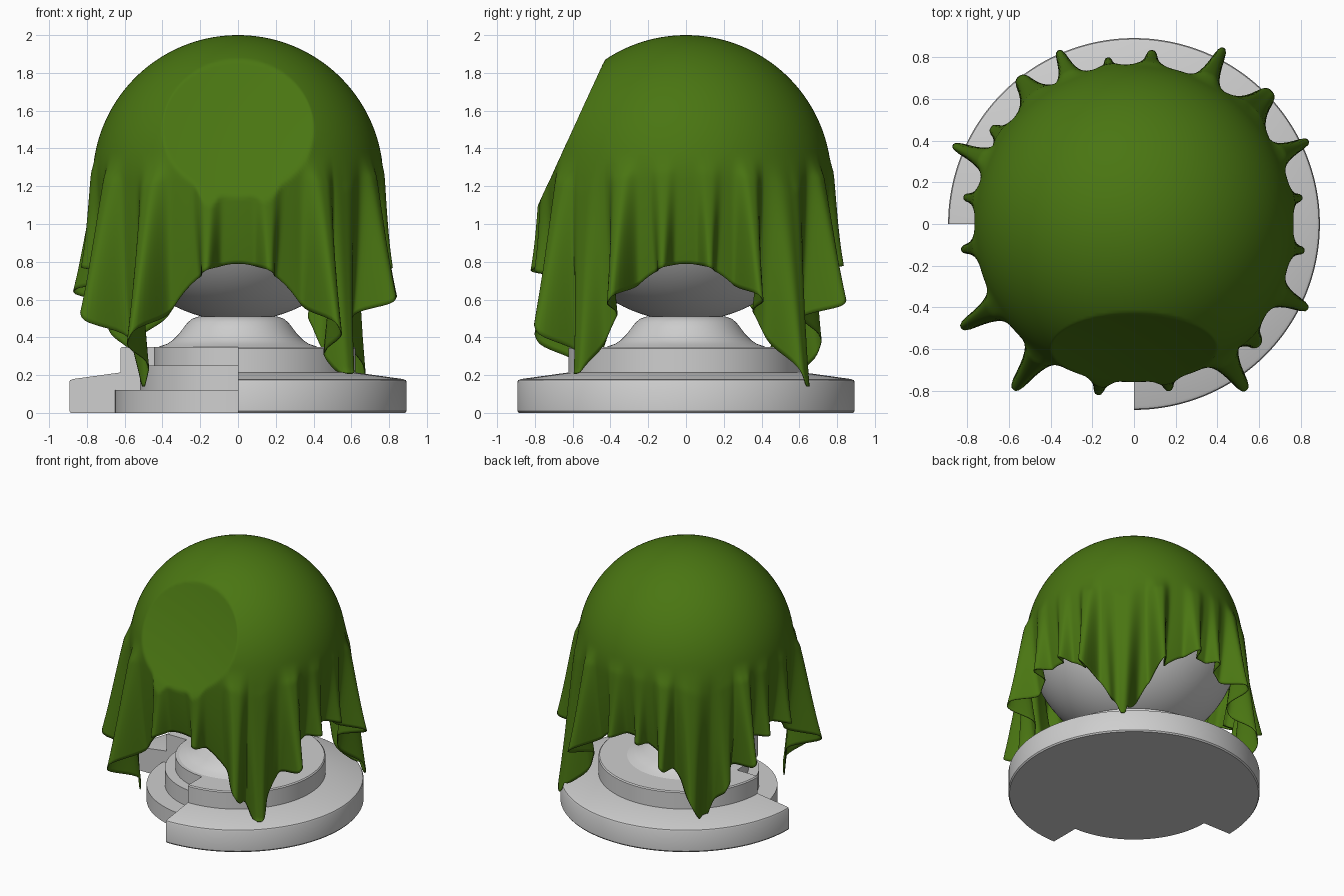
import bpy, bmesh, math
from math import sin, cos, pi, radians, exp
from mathutils import Vector

if "Cube" in bpy.data.objects:
    bpy.data.objects.remove(bpy.data.objects["Cube"])


def material(name, rgb):
    m = bpy.data.materials.new(name)
    m.diffuse_color = (*rgb, 1)
    m.use_nodes = True
    m.node_tree.nodes["Principled BSDF"].inputs["Base Color"].default_value = m.diffuse_color
    return m


GREY = material("light grey", (0.62, 0.62, 0.62))
GREEN = material("moss green", (0.068, 0.18, 0.006))


def finish(name, bm, mat, angle=35, fix=True):
    if fix:
        bmesh.ops.recalc_face_normals(bm, faces=bm.faces)
    me = bpy.data.meshes.new(name)
    bm.to_mesh(me)
    bm.free()
    me.materials.append(mat)
    ob = bpy.data.objects.new(name, me)
    bpy.context.collection.objects.link(ob)
    bpy.context.view_layer.objects.active = ob
    ob.select_set(True)
    bpy.ops.object.shade_smooth_by_angle(angle=radians(angle))
    ob.select_set(False)
    return ob


def lathe(name, profile, start=0, sweep=360, steps=128):
    """Revolve a profile running from axis to axis; partial sweeps get cut faces."""
    bm = bmesh.new()
    full = sweep == 360
    n = steps if full else steps + 1
    rows = []
    for i in range(n):
        a = radians(start + sweep * i / steps)
        rows.append([bm.verts.new((r * cos(a), r * sin(a), z)) for r, z in profile])
    for i in range(steps):
        p, q = rows[i], rows[(i + 1) % n]
        for k in range(len(profile) - 1):
            bm.faces.new((p[k], q[k], q[k + 1], p[k + 1]))
    if not full:
        bm.faces.new(rows[0])
        bm.faces.new(rows[-1])
    bmesh.ops.remove_doubles(bm, verts=bm.verts, dist=1e-5)
    return finish(name, bm, GREY)


# Base: three quarters wide, one quarter cut back in steps
lathe("base_main", [(0, 0), (.885, 0), (.893, .01), (.893, .163), (.888, .173),
                    (.875, .179), (.622, .214), (.622, .342), (.614, .35), (0, .35)],
      -90, 270, 120)
lathe("base_stepped_quarter", [(0, 0), (.65, 0), (.65, .122), (.52, .122), (.52, .25),
                               (.445, .25), (.445, .35), (0, .35)], 180, 90, 40)
# Flared neck
lathe("neck", [(0, .345), (.43, .345), (.41, .354), (.375, .365), (.345, .385), (.315, .415),
               (.285, .455), (.265, .48), (.24, .5), (.205, .511), (0, .511)])

# Ball with its tilted front opening closed flat
CENTRE = Vector((0, 0, 1.23))
NORMAL = Vector((0, -.909, .417)).normalized()
bm = bmesh.new()
bmesh.ops.create_uvsphere(bm, u_segments=96, v_segments=48, radius=.745)
bmesh.ops.translate(bm, verts=bm.verts, vec=CENTRE)
cut = bmesh.ops.bisect_plane(bm, geom=bm.verts[:] + bm.edges[:] + bm.faces[:],
                             plane_co=CENTRE + NORMAL * .61, plane_no=NORMAL, clear_outer=True)
bmesh.ops.holes_fill(bm, edges=[e for e in bm.edges if e.is_boundary])
finish("ball", bm, GREY)

# Cloth: a square sheet draped over the ball, with folds (angle, tip radius, half width)
R, HALF = .77, 1.65
FOLDS = [(9, .82, 2.6), (25.5, .93, 2.9), (44, .92, 5.2), (63, .95, 3), (84, .84, 3.2),
         (99, .81, 2.5), (113.5, .91, 3), (128, .9, 4.6), (146, .83, 3.6), (156.5, .95, 2.9),
         (171, .83, 2.6), (188.5, .84, 2.8), (211, .97, 3.4), (234, .985, 3.6), (258, .84, 3),
         (282, .82, 3), (304, .965, 3.6), (316, .84, 4.5), (334, .93, 3.2), (351, .83, 2.6)]


def drape(deg, u):
    a = radians(deg)
    hem = min(HALF / max(abs(cos(a)), abs(sin(a))), 2.31)
    rho = hem * u
    quarter = R * pi / 2
    if rho < quarter:
        r, z = R * sin(rho / R), CENTRE.z + R * cos(rho / R)
    else:
        r, z = R, CENTRE.z - (rho - quarter)
    # folds grow from just above the widest ring down to the hem
    t = max(0, (rho - 1.06) / (hem - 1.06))
    if t > 0:
        valley = .06 * t * t
        r -= valley
        best = 0
        for ang, tip, w in FOLDS:
            d = (deg - ang + 180) % 360 - 180
            w *= 1.7 - .7 * t
            best = max(best, (tip - R + valley * 1.0) * t ** .85 * exp(-abs(d / w) ** 3))
        r += best * min(1, t * 6)
    # hem rests on the base where it meets it
    in_cut = cos(a) < 0 and sin(a) < 0
    floor = .215 if r < .89 and not in_cut else .14
    if z < floor:
        z = floor + .05 * (z - floor)
    p = Vector((r * cos(a), r * sin(a), z))
    # sheet spans the front opening with a slight sag
    off = (p - CENTRE).dot(NORMAL)
    if off > .658 and z > 1.1:
        p -= NORMAL * (off - .658)
        q = (p - CENTRE - NORMAL * .658).length / .4
        p -= NORMAL * .02 * max(0, 1 - q * q)
    return p


bm = bmesh.new()
M, N = 560, 80
top = bm.verts.new((0, 0, 2))
rings = [[bm.verts.new(drape(360 * i / M, j / N)) for i in range(M)] for j in range(1, N + 1)]
for i in range(M):
    k = (i + 1) % M
    bm.faces.new((top, rings[0][i], rings[0][k]))
    for a, b in zip(rings, rings[1:]):
        bm.faces.new((a[i], b[i], b[k], a[k]))
cloth = finish("cloth", bm, GREEN, 80, fix=False)
solid = cloth.modifiers.new("thickness", 'SOLIDIFY')
solid.thickness = .006
solid.offset = -1
